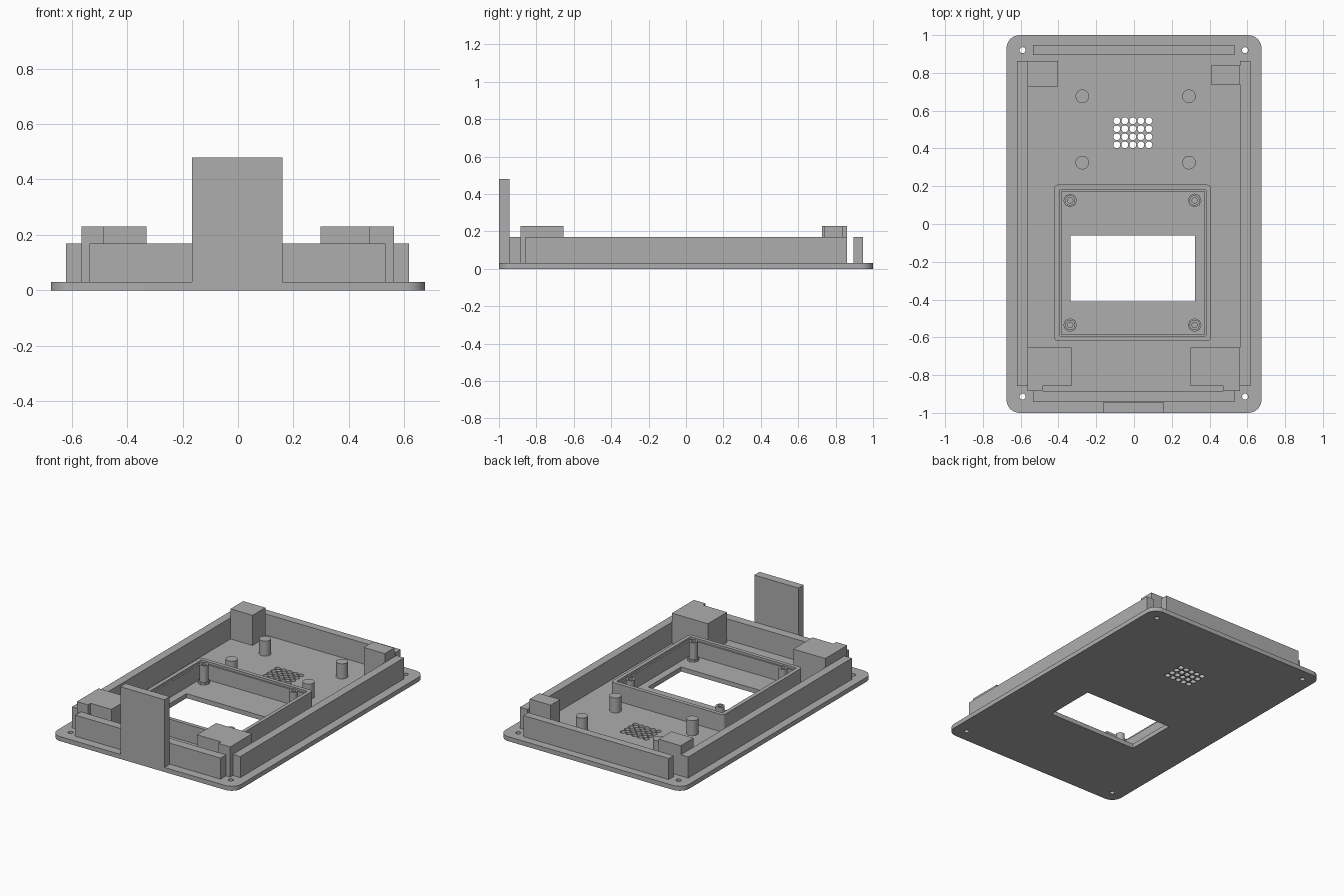
import bpy, bmesh, math

cube = bpy.data.objects.get("Cube")
if cube:
    bpy.data.objects.remove(cube, do_unlink=True)

grey = bpy.data.materials.new("plain_grey")
grey.use_nodes = True
colour = (0.42, 0.42, 0.42, 1)
grey.diffuse_color = colour
grey.node_tree.nodes["Principled BSDF"].inputs["Base Color"].default_value = colour


def circle(x, y, r, n=24):
    return [(x + r * math.cos(2 * math.pi * i / n), y + r * math.sin(2 * math.pi * i / n))
            for i in range(n)]


def rect(x0, x1, y0, y1, r=0.0, n=8):
    if r == 0:
        return [(x0, y0), (x1, y0), (x1, y1), (x0, y1)]
    points = []
    corners = [(x1 - r, y1 - r), (x0 + r, y1 - r), (x0 + r, y0 + r), (x1 - r, y0 + r)]
    for k, (cx, cy) in enumerate(corners):
        for i in range(n + 1):
            a = math.pi / 2 * (k + i / n)
            points.append((cx + r * math.cos(a), cy + r * math.sin(a)))
    return points


def extrude(name, outlines, z0, z1):
    """Solid from a flat outline; the further outlines are holes in it."""
    curve = bpy.data.curves.new(name, 'CURVE')
    curve.dimensions = '2D'
    curve.fill_mode = 'BOTH'
    curve.extrude = (z1 - z0) / 2
    for outline in outlines:
        spline = curve.splines.new('POLY')
        spline.points.add(len(outline) - 1)
        for p, (x, y) in zip(spline.points, outline):
            p.co = (x, y, 0, 1)
        spline.use_cyclic_u = True
    obj = bpy.data.objects.new(name, curve)
    bpy.context.collection.objects.link(obj)
    obj.location.z = (z0 + z1) / 2
    bpy.ops.object.select_all(action='DESELECT')
    obj.select_set(True)
    bpy.context.view_layer.objects.active = obj
    bpy.ops.object.convert(target='MESH')
    obj = bpy.context.object
    bm = bmesh.new()
    bm.from_mesh(obj.data)
    bmesh.ops.remove_doubles(bm, verts=bm.verts, dist=0.0001)
    bmesh.ops.recalc_face_normals(bm, faces=bm.faces)
    bm.to_mesh(obj.data)
    bm.free()
    obj.data.materials.clear()
    obj.data.materials.append(grey)
    bpy.ops.object.shade_smooth_by_angle(angle=math.radians(35))
    return obj


FLOOR, WALL, BLOCK = 0.03, 0.17, 0.23

# Base plate with window, speaker holes and corner screw holes
holes = [rect(-0.335, 0.323, -0.41, -0.062)]
holes += [circle(-0.091 + 0.0425 * i, 0.419 + 0.0425 * j, 0.018)
          for i in range(5) for j in range(4)]
holes += [circle(x, y, 0.016) for x in (-0.59, 0.588) for y in (-0.914, 0.92)]
extrude("base_plate", [rect(-0.675, 0.675, -1, 1, 0.07)] + holes, 0, FLOOR)

# Outer walls
extrude("right_wall", [rect(-0.62, -0.565, -0.857, 0.862)], FLOOR, WALL)
extrude("left_wall", [rect(0.562, 0.617, -0.857, 0.862)], FLOOR, WALL)
extrude("back_wall", [rect(-0.536, 0.532, 0.895, 0.947)], FLOOR, WALL)
extrude("front_wall", [rect(-0.536, 0.532, -0.943, -0.885)], FLOOR, WALL)

# Upright tab at the front
extrude("front_tab", [rect(-0.165, 0.16, -1, -0.945)], FLOOR, 0.48)

# Corner blocks; the front ones have a small step reaching the front wall
extrude("front_right_block", [[(-0.565, -0.885), (-0.484, -0.885), (-0.484, -0.857),
        (-0.33, -0.857), (-0.33, -0.655), (-0.565, -0.655)]], FLOOR, BLOCK)
extrude("front_left_block", [[(0.562, -0.885), (0.475, -0.885), (0.475, -0.857),
        (0.298, -0.857), (0.298, -0.655), (0.562, -0.655)]], FLOOR, BLOCK)
extrude("back_right_block", [rect(-0.565, -0.403, 0.728, 0.862)], FLOOR, BLOCK)
extrude("back_left_block", [rect(0.408, 0.562, 0.738, 0.838)], FLOOR, BLOCK)

# Screen frame with a lower inner lip
extrude("screen_frame", [rect(-0.422, 0.407, -0.62, 0.208, 0.02),
                         rect(-0.395, 0.382, -0.594, 0.182, 0.008)], FLOOR, 0.145)
extrude("screen_frame_lip", [rect(-0.395, 0.382, -0.594, 0.182, 0.008),
                             rect(-0.385, 0.372, -0.584, 0.172)], FLOOR, 0.13)

# Hollow screw posts inside the frame, each on a wider foot
for x in (-0.338, 0.321):
    for y in (-0.535, 0.125):
        extrude("screen_post", [circle(x, y, 0.027), circle(x, y, 0.014)], FLOOR, 0.155)
        extrude("screen_post_foot", [circle(x, y, 0.036, 8), circle(x, y, 0.027)], FLOOR, 0.045)

# Solid board posts
for x in (-0.274, 0.291):
    for y in (0.325, 0.676):
        extrude("board_post", [circle(x, y, 0.036)], FLOOR, 0.13)
